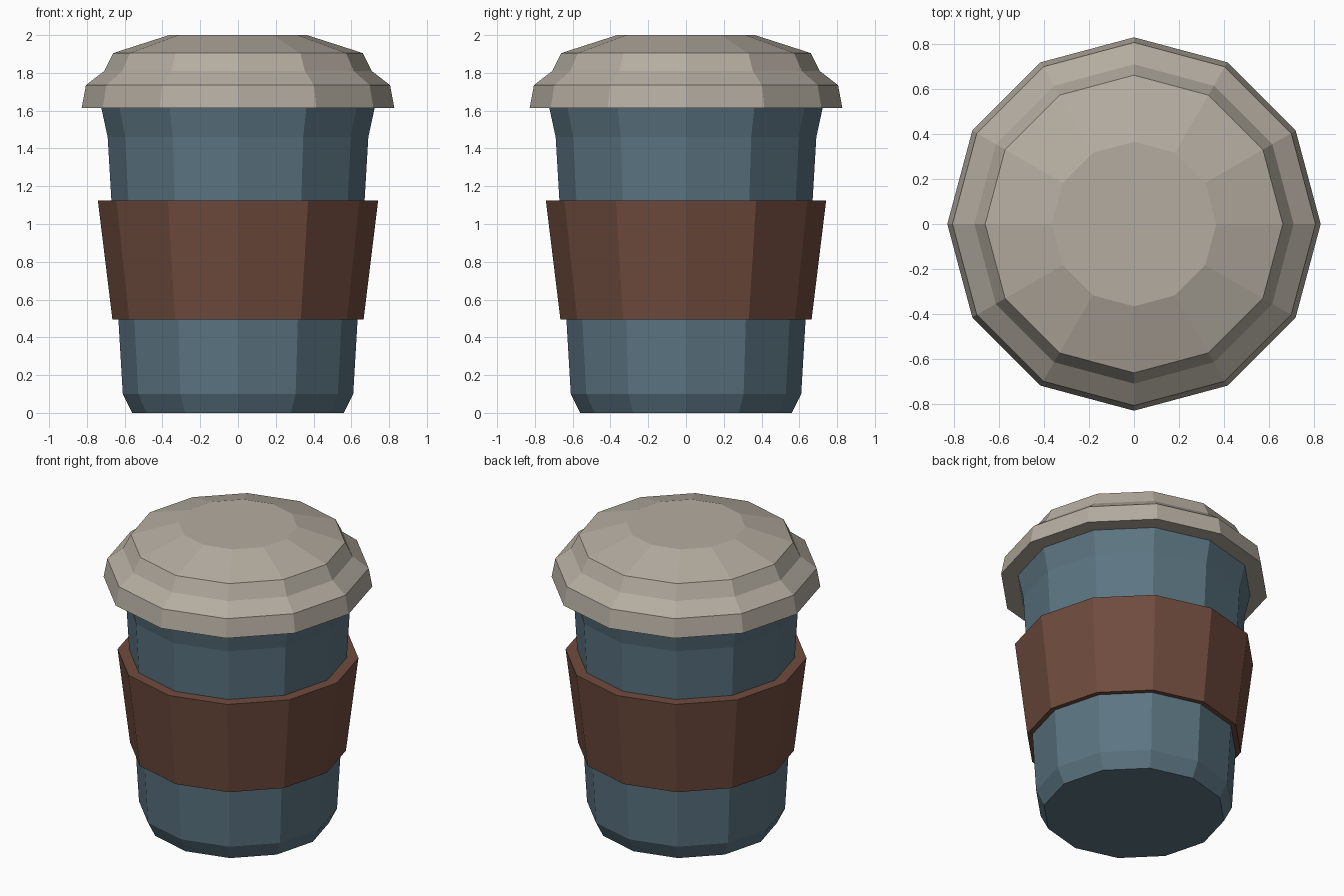
import bpy, bmesh, math

if "Cube" in bpy.data.objects:
    bpy.data.objects.remove(bpy.data.objects["Cube"])

SIDES = 12


def material(name, color):
    mat = bpy.data.materials.new(name)
    mat.diffuse_color = (*color, 1)
    mat.use_nodes = True
    mat.node_tree.nodes["Principled BSDF"].inputs["Base Color"].default_value = mat.diffuse_color
    return mat


def lathe(name, profile, mat, ring=False):
    """Spin (radius, z) points into a flat-faced solid; ring=True closes the profile on itself."""
    bm = bmesh.new()
    loops = []
    for r, z in profile:
        loops.append([bm.verts.new((r * math.cos(2 * math.pi * i / SIDES),
                                    r * math.sin(2 * math.pi * i / SIDES), z))
                      for i in range(SIDES)])
    pairs = list(zip(loops, loops[1:]))
    if ring:
        pairs.append((loops[-1], loops[0]))
    else:
        bm.faces.new(loops[0][::-1])
        bm.faces.new(loops[-1])
    for low, high in pairs:
        for i in range(SIDES):
            j = (i + 1) % SIDES
            bm.faces.new((low[i], low[j], high[j], high[i]))
    bmesh.ops.recalc_face_normals(bm, faces=bm.faces)
    mesh = bpy.data.meshes.new(name)
    bm.to_mesh(mesh)
    bm.free()
    mesh.materials.append(mat)
    obj = bpy.data.objects.new(name, mesh)
    bpy.context.collection.objects.link(obj)
    return obj


# Tapered cup body with chamfered foot and flared rim
lathe("cup_body", [(0.56, 0), (0.61, 0.10), (0.69, 1.46), (0.727, 1.63)],
      material("cup_blue", (0.107, 0.178, 0.224)))

# Sleeve band around the middle, its inner wall tucked into the cup
lathe("sleeve", [(0.665, 0.495), (0.742, 1.125), (0.66, 1.125), (0.62, 0.495)],
      material("sleeve_brown", (0.162, 0.072, 0.048)), ring=True)

# Stepped lid
lathe("lid", [(0.828, 1.613), (0.805, 1.735), (0.708, 1.81), (0.66, 1.905), (0.365, 2.0)],
      material("lid_beige", (0.456, 0.413, 0.352)))
